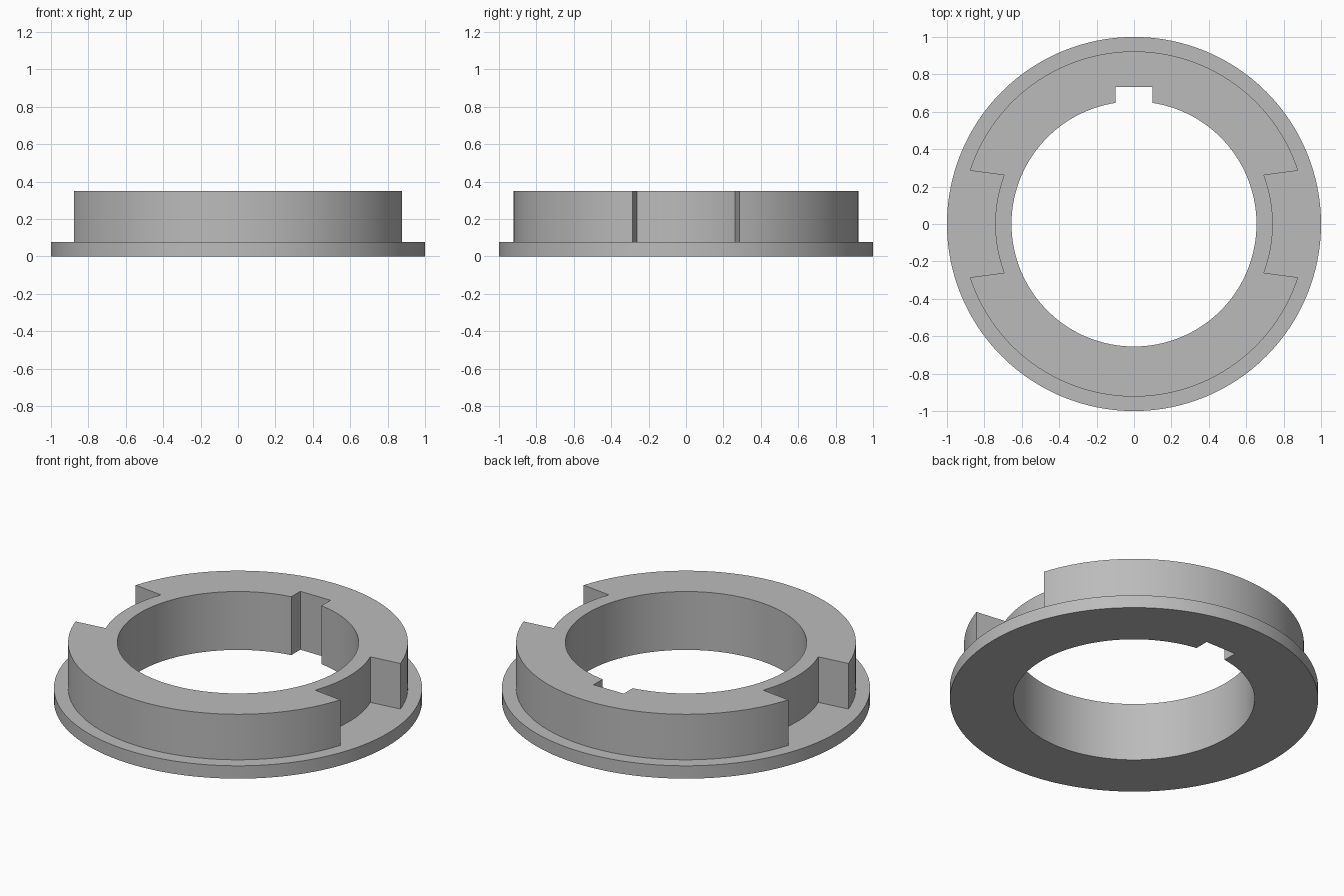
import bpy, bmesh
from math import sin, cos, radians, asin, degrees

cube = bpy.data.objects.get("Cube")
if cube:
    bpy.data.objects.remove(cube, do_unlink=True)

FLANGE_R, COLLAR_R, BORE_R, NOTCH_R = 1.0, 0.923, 0.655, 0.742
FLANGE_Z, TOP_Z = 0.077, 0.35
NOTCH_OUT, NOTCH_IN = 18.0, 20.6      # half angles of the notch mouth and floor
KEY_HALF, KEY_Y = 0.1, 0.733

metal = bpy.data.materials.new("grey metal")
metal.use_nodes = True
grey = (0.5, 0.5, 0.5, 1)
metal.diffuse_color = grey
metal.node_tree.nodes["Principled BSDF"].inputs["Base Color"].default_value = grey


def arc(radius, start, end, steps):
    angles = [radians(start + (end - start) * i / steps) for i in range(steps + 1)]
    return [(radius * cos(a), radius * sin(a)) for a in angles]


# Outlines, all counter-clockwise
flange = arc(FLANGE_R, 0, 360, 128)[:-1]

collar = []
for turn in (0, 180):
    collar += arc(NOTCH_R, turn - NOTCH_IN, turn + NOTCH_IN, 16)
    collar += arc(COLLAR_R, turn + NOTCH_OUT, turn + 180 - NOTCH_OUT, 52)

key_angle = degrees(asin(KEY_HALF / BORE_R))
bore = arc(BORE_R, 90 + key_angle, 450 - key_angle, 124)
bore += [(KEY_HALF, KEY_Y), (-KEY_HALF, KEY_Y)]

bm = bmesh.new()


def loop(outline, z):
    verts = [bm.verts.new((x, y, z)) for x, y in outline]
    edges = [bm.edges.new((v, verts[i - 1])) for i, v in enumerate(verts)]
    return verts, edges


def wall(low, high):
    a, b = low[0], high[0]
    for i in range(len(a)):
        bm.faces.new((a[i - 1], a[i], b[i], b[i - 1]))


def ring_cap(outer, inner):
    bmesh.ops.triangle_fill(bm, edges=outer[1] + inner[1], use_beauty=True)


# Flange, notched collar and keyed bore as one closed solid
flange_low, flange_high = loop(flange, 0), loop(flange, FLANGE_Z)
collar_low, collar_high = loop(collar, FLANGE_Z), loop(collar, TOP_Z)
bore_low, bore_high = loop(bore, 0), loop(bore, TOP_Z)
ring_cap(flange_low, bore_low)
ring_cap(flange_high, collar_low)
ring_cap(collar_high, bore_high)
wall(flange_low, flange_high)
wall(collar_low, collar_high)
wall(bore_low, bore_high)
bmesh.ops.recalc_face_normals(bm, faces=bm.faces)

mesh = bpy.data.meshes.new("flanged_ring")
bm.to_mesh(mesh)
bm.free()
mesh.materials.append(metal)
ring = bpy.data.objects.new("flanged_ring", mesh)
bpy.context.collection.objects.link(ring)

# Smooth round walls with crisp corners
bpy.ops.object.select_all(action="DESELECT")
ring.select_set(True)
bpy.context.view_layer.objects.active = ring
bpy.ops.object.shade_smooth_by_angle(angle=radians(15))
